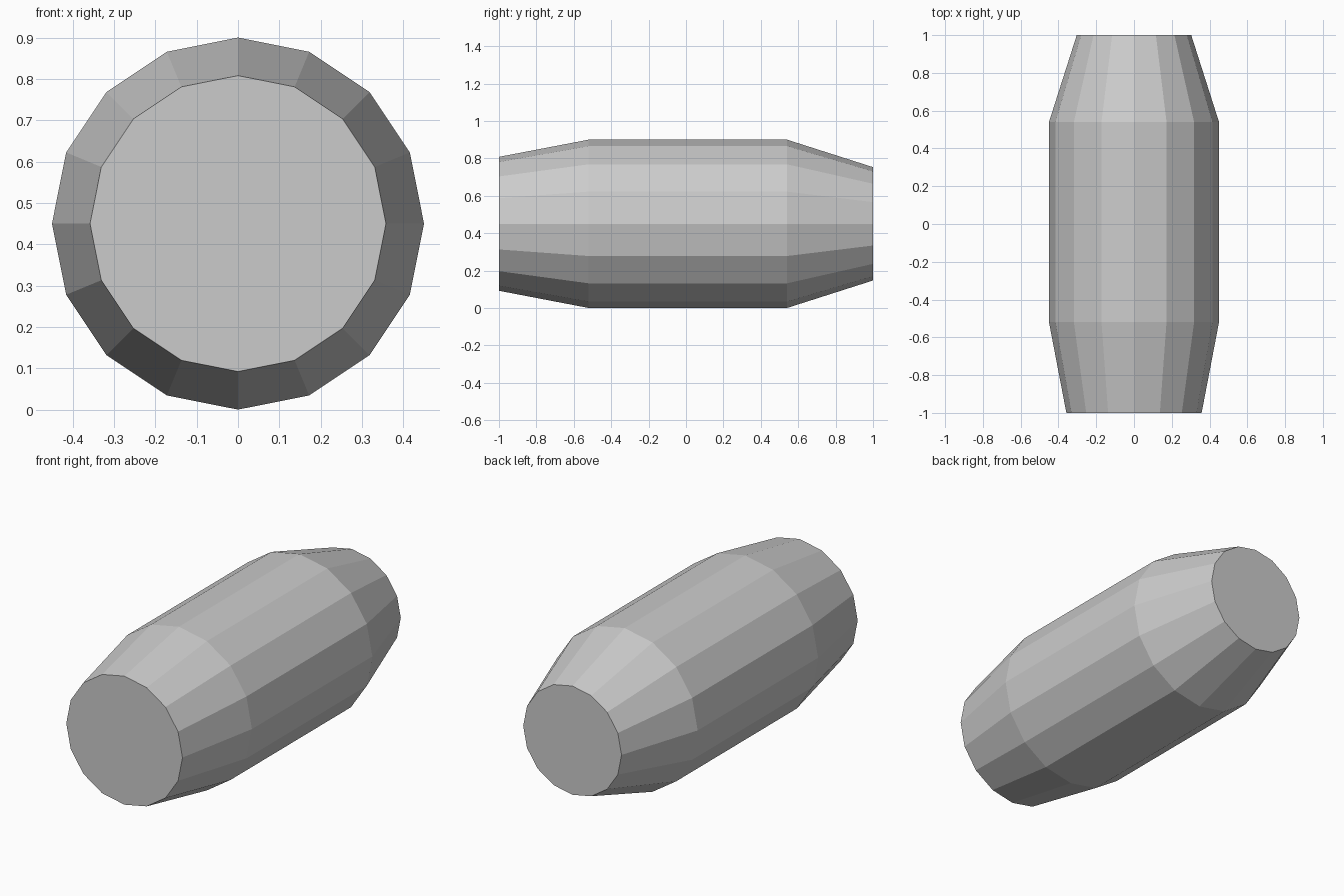
import bpy, bmesh
from math import sin, cos, pi

cube = bpy.data.objects.get("Cube")
if cube:
    bpy.data.objects.remove(cube, do_unlink=True)

grey = bpy.data.materials.new("light grey")
grey.use_nodes = True
colour = (0.6, 0.6, 0.6, 1)
grey.diffuse_color = colour
grey.node_tree.nodes["Principled BSDF"].inputs["Base Color"].default_value = colour

SIDES = 16
CENTRE_Z = 0.45
# (y, radius) from front to back
PROFILE = [(-1, 0.358), (-0.52, 0.45), (0.54, 0.45), (1, 0.303)]

# Faceted barrel with tapered ends, lofted through its rings
bm = bmesh.new()
rings = []
for y, r in PROFILE:
    angles = [2 * pi * i / SIDES for i in range(SIDES)]
    rings.append([bm.verts.new((r * cos(a), y, CENTRE_Z + r * sin(a))) for a in angles])
for a, b in zip(rings, rings[1:]):
    for i in range(SIDES):
        j = (i + 1) % SIDES
        bm.faces.new((a[i], a[j], b[j], b[i]))

# Flat end caps
bm.faces.new(rings[0])
bm.faces.new(rings[-1])
bmesh.ops.recalc_face_normals(bm, faces=bm.faces)

mesh = bpy.data.meshes.new("barrel_body")
bm.to_mesh(mesh)
bm.free()
mesh.materials.append(grey)
bpy.context.collection.objects.link(bpy.data.objects.new("barrel_body", mesh))
